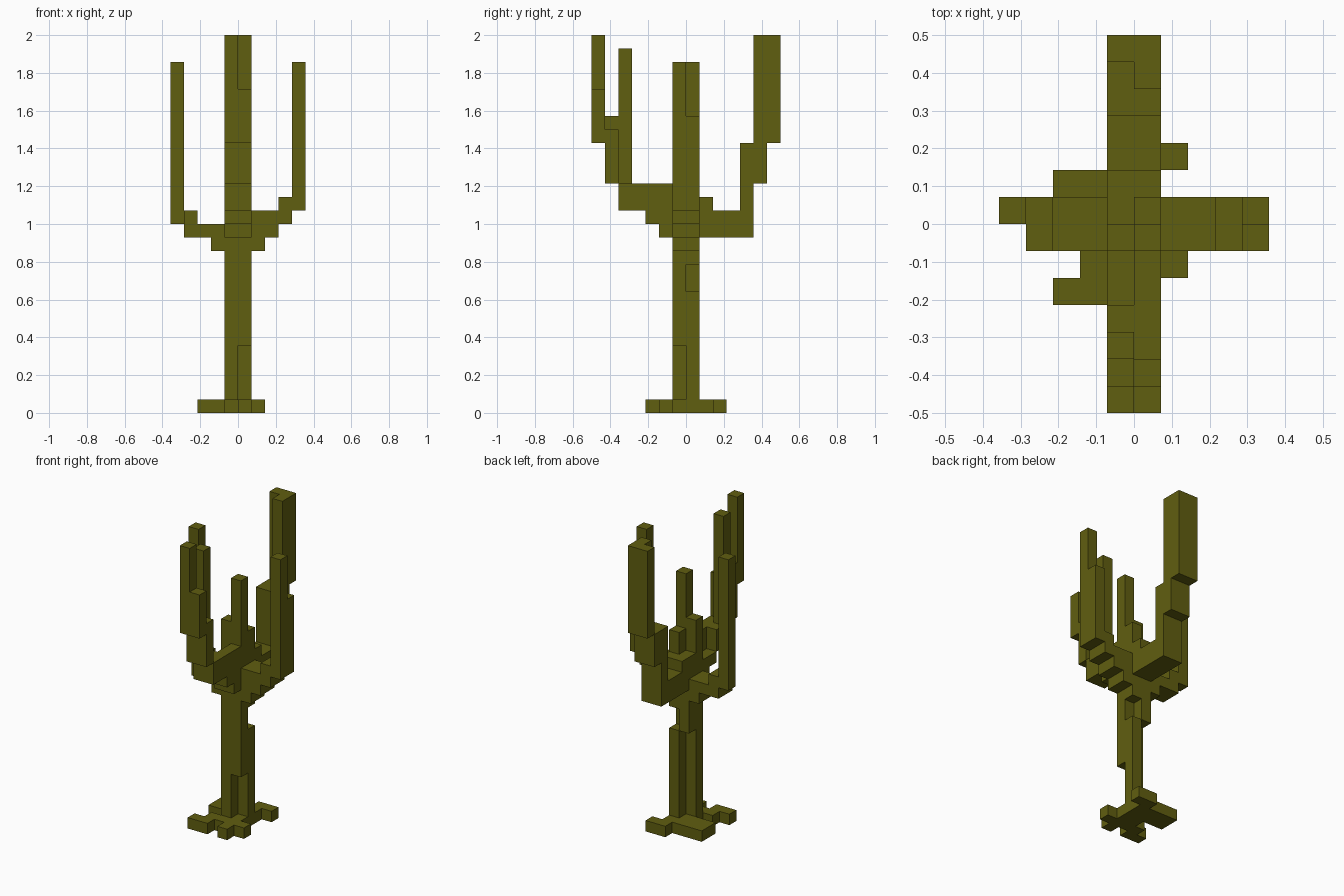
import bpy, bmesh, math
from mathutils import Vector

cube = bpy.data.objects.get("Cube")
if cube:
    bpy.data.objects.remove(cube, do_unlink=True)

U = 1 / 14  # size of one block

mat = bpy.data.materials.new("olive bark")
mat.use_nodes = True
COLOUR = (0.118, 0.112, 0.005, 1)
mat.diffuse_color = COLOUR
bsdf = mat.node_tree.nodes["Principled BSDF"]
bsdf.inputs["Base Color"].default_value = COLOUR
bsdf.inputs["Roughness"].default_value = 0.9


def box(x0, x1, y0, y1, z0, z1):
    return {(x, y, z) for x in range(x0, x1)
            for y in range(y0, y1) for z in range(z0, z1)}


def root_row(y, x0, x1):
    """One strip of blocks on the ground."""
    return box(x0, x1, y, y + 1, 0, 1)


def post(x, y, z0, z1):
    """Upright stem one block thick."""
    return box(x, x + 1, y, y + 1, z0, z1)


def side_step(x0, x1, z0, z1):
    """Step of a sideways branch, two blocks wide."""
    return box(x0, x1, -1, 1, z0, z1)


def long_step(y0, y1, z0, z1):
    """Step of a front or back branch, two blocks wide."""
    return box(-1, 1, y0, y1, z0, z1)


parts = {}

# Spreading roots
parts["roots"] = (root_row(-3, -3, -1) | root_row(-3, 0, 1)
                  | root_row(-2, -2, 2) | root_row(-1, -1, 1)
                  | root_row(0, -3, 1) | root_row(1, -3, 1)
                  | root_row(2, 0, 2))

# Four trunk stems, hollowed at different heights
parts["trunk"] = (post(-1, -1, 1, 19) | post(0, -1, 5, 23)
                  | post(-1, 0, 9, 16)
                  | post(0, 0, 1, 9) | post(0, 0, 11, 18))

# Side branches
parts["left_branch"] = (side_step(1, 2, 12, 13) | side_step(1, 3, 13, 15)
                        | side_step(3, 4, 14, 16) | side_step(4, 5, 15, 22)
                        | post(4, -1, 22, 26))
parts["right_branch"] = (side_step(-2, -1, 12, 13) | side_step(-4, -1, 13, 14)
                         | side_step(-4, -3, 14, 15) | post(-5, 0, 14, 26))

# Front branch: stepped limb, then its upright twigs
parts["front_branch"] = (long_step(-2, -1, 13, 14) | long_step(-3, -1, 14, 15)
                         | long_step(-5, -3, 15, 17) | box(0, 1, -3, -1, 15, 17)
                         | long_step(-6, -5, 17, 21) | post(-1, -6, 21, 22)
                         | post(-1, -5, 17, 27)
                         | post(-1, -7, 20, 28) | post(0, -7, 20, 24))

# Back branch: stepped limb with a tall tip
parts["back_branch"] = (long_step(1, 5, 13, 15) | long_step(1, 2, 15, 16)
                        | long_step(4, 5, 15, 20) | long_step(5, 6, 17, 20)
                        | long_step(6, 7, 20, 28) | post(0, 5, 20, 28))

solid = set().union(*parts.values())


def build(name, blocks):
    """Skin the outside of the blocks, leaving out faces buried in the tree."""
    bm = bmesh.new()
    for cell in sorted(blocks):
        centre = Vector(cell) + Vector((0.5, 0.5, 0.5))
        for axis in range(3):
            for sign in (-1, 1):
                n = Vector((0, 0, 0))
                n[axis] = sign
                if tuple(int(cell[i] + n[i]) for i in range(3)) in solid:
                    continue
                u = Vector((0, 0, 0))
                u[(axis + 1) % 3] = 0.5
                v = n.cross(u)
                mid = centre + n * 0.5
                bm.faces.new([bm.verts.new((mid + p) * U)
                              for p in (-u - v, u - v, u + v, v - u)])
    bmesh.ops.remove_doubles(bm, verts=bm.verts, dist=U * 0.01)
    # Join coplanar squares into clean flat faces
    bmesh.ops.dissolve_limit(bm, angle_limit=math.radians(1),
                             verts=bm.verts, edges=bm.edges)
    mesh = bpy.data.meshes.new(name)
    bm.to_mesh(mesh)
    bm.free()
    mesh.materials.append(mat)
    bpy.context.collection.objects.link(bpy.data.objects.new(name, mesh))


for part_name, part_blocks in parts.items():
    build(part_name, part_blocks)
